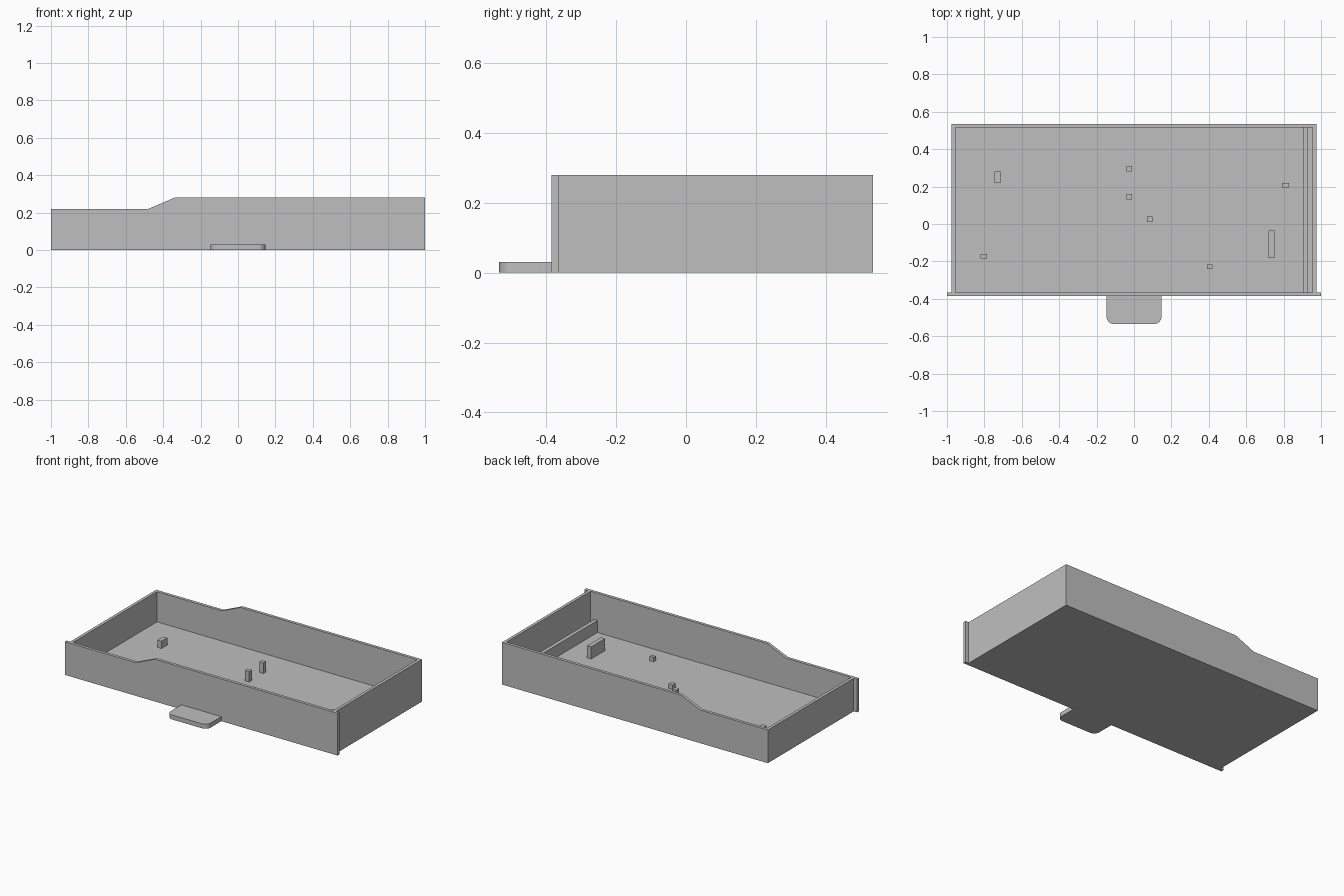
import bpy
import bmesh
from mathutils import Vector

old = bpy.data.objects.get("Cube")
if old:
    bpy.data.objects.remove(old, do_unlink=True)

GREY = (0.52, 0.52, 0.52, 1.0)
mat = bpy.data.materials.new("plain_grey")
mat.use_nodes = True
mat.diffuse_color = GREY
mat.node_tree.nodes["Principled BSDF"].inputs["Base Color"].default_value = GREY


def finish(name, bm):
    bmesh.ops.recalc_face_normals(bm, faces=bm.faces)
    mesh = bpy.data.meshes.new(name)
    bm.to_mesh(mesh)
    bm.free()
    mesh.materials.append(mat)
    obj = bpy.data.objects.new(name, mesh)
    bpy.context.collection.objects.link(obj)
    return obj


def prism(name, points, offset):
    """Extrude a closed outline along an offset vector."""
    bm = bmesh.new()
    face = bm.faces.new([bm.verts.new(p) for p in points])
    new = bmesh.ops.extrude_face_region(bm, geom=[face])["geom"]
    verts = [v for v in new if isinstance(v, bmesh.types.BMVert)]
    bmesh.ops.translate(bm, verts=verts, vec=Vector(offset))
    return finish(name, bm)


def box(name, x0, x1, y0, y1, z0, z1):
    outline = [(x0, y0, z0), (x1, y0, z0), (x1, y1, z0), (x0, y1, z0)]
    return prism(name, outline, (0, 0, z1 - z0))


WALL = 0.02
LOW, HIGH = 0.22, 0.28
SIDE = 0.975                      # half width of the tray
FRONT, BACK = -0.385, 0.535


def stepped_wall(name, half, y, z0=0.0):
    """Long wall whose top edge ramps from low to high."""
    outline = [(-half, z0), (half, z0), (half, HIGH),
               (-0.34, HIGH), (-0.48, LOW), (-half, LOW)]
    return prism(name, [(x, y, z) for x, z in outline], (0, WALL, 0))


# Tray shell
stepped_wall("front_panel", 1.0, FRONT)
stepped_wall("back_wall", SIDE, BACK - WALL)
inner_front, inner_back = FRONT + WALL, BACK - WALL
box("right_wall", -SIDE, -SIDE + WALL, inner_front, inner_back, 0, LOW)
box("left_wall", SIDE - WALL, SIDE, inner_front, inner_back, 0, HIGH)
box("floor", -SIDE + WALL, SIDE - WALL, inner_front, inner_back, 0, WALL)

# Low rib beside the left wall
box("inner_rib", 0.905, 0.93, inner_front, inner_back, WALL, 0.10)

# Posts and rests on the floor: centre x, centre y, width, depth, top
posts = {
    "right_rest": (-0.73, 0.25, 0.03, 0.06, 0.068),
    "back_post": (-0.025, 0.295, 0.03, 0.03, 0.09),
    "middle_post": (-0.025, 0.145, 0.03, 0.03, 0.09),
    "centre_stud": (0.085, 0.025, 0.03, 0.03, 0.05),
    "left_back_stud": (0.81, 0.208, 0.04, 0.025, 0.05),
    "left_rest": (0.735, -0.108, 0.03, 0.145, 0.10),
    "left_front_stud": (0.405, -0.228, 0.03, 0.025, 0.05),
    "right_front_stud": (-0.803, -0.173, 0.035, 0.025, 0.05),
}
for name, (x, y, w, d, top) in posts.items():
    box(name, x - w / 2, x + w / 2, y - d / 2, y + d / 2, WALL, top)

# Front pull tab with rounded outer corners
bm = bmesh.new()
bmesh.ops.create_cube(bm, size=1)
bmesh.ops.scale(bm, vec=(0.294, 0.15, 0.03), verts=bm.verts)
bmesh.ops.translate(bm, vec=(0, -0.46, 0.015), verts=bm.verts)
corners = [e for e in bm.edges if all(v.co.y < -0.5 for v in e.verts)
           and abs(e.verts[0].co.z - e.verts[1].co.z) > 0.01]
bmesh.ops.bevel(bm, geom=corners, offset=0.04, segments=8,
                profile=0.5, affect='EDGES')
tab = finish("pull_tab", bm)
bpy.ops.object.select_all(action='DESELECT')
tab.select_set(True)
bpy.context.view_layer.objects.active = tab
bpy.ops.object.shade_smooth_by_angle()
